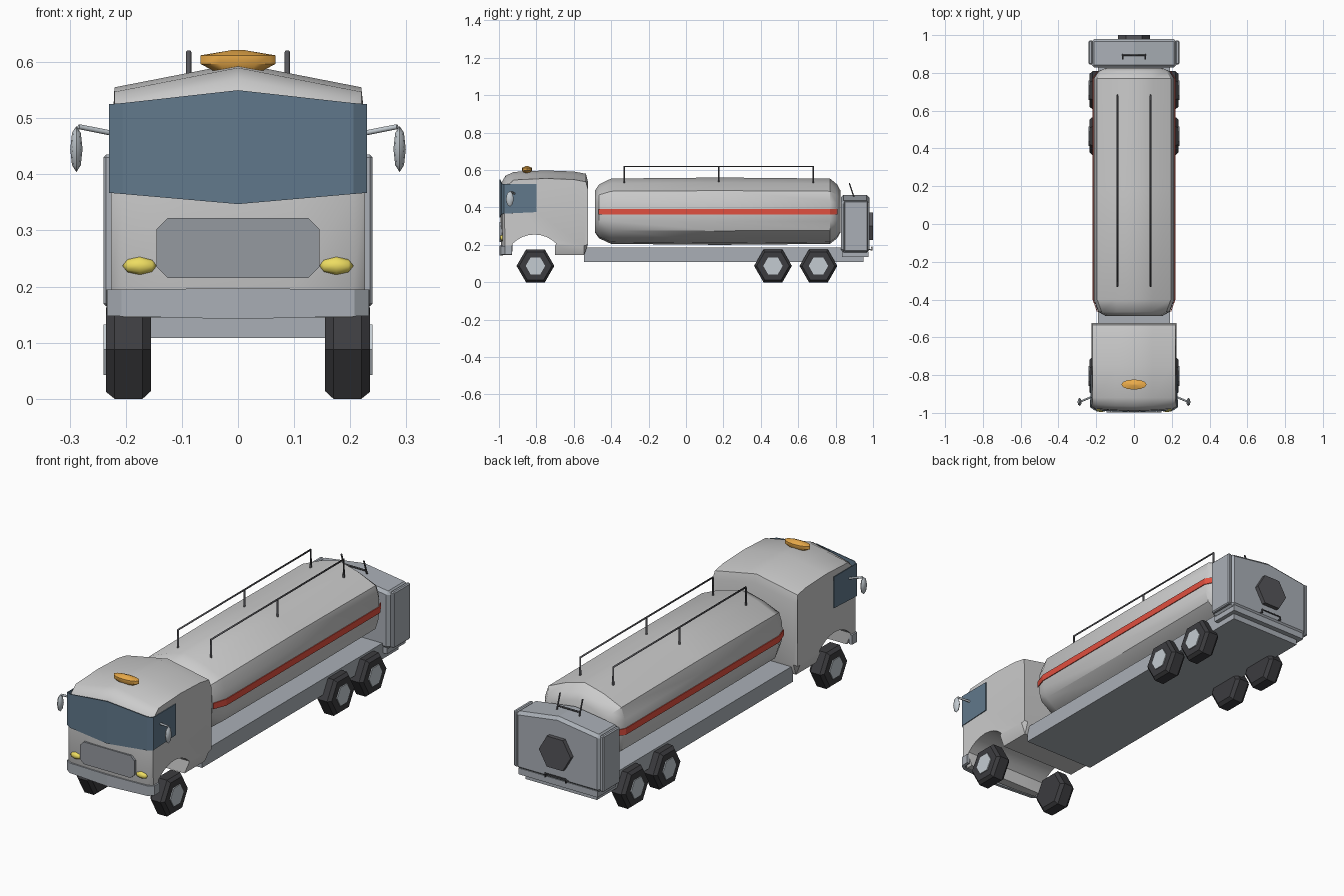
import bpy, bmesh, math
from mathutils import Matrix

if "Cube" in bpy.data.objects:
    bpy.data.objects.remove(bpy.data.objects["Cube"])


def mat(name, r, g, b):
    m = bpy.data.materials.new(name)
    m.diffuse_color = (r, g, b, 1)
    m.use_nodes = True
    m.node_tree.nodes["Principled BSDF"].inputs["Base Color"].default_value = m.diffuse_color
    return m


STEEL = mat("steel", .40, .43, .47)
DARK = mat("dark_metal", .09, .09, .10)
RUBBER = mat("rubber", .045, .045, .05)
HUB = mat("hub_metal", .55, .60, .64)
GLASS = mat("glass", .12, .19, .26)
RED = mat("red", .75, .08, .05)
YELLOW = mat("yellow", .85, .72, .12)
AMBER = mat("amber", .85, .42, .07)
PANEL = mat("panel", .30, .32, .35)


def finish(name, bm, m=None, smooth=None, bevel=0):
    bmesh.ops.recalc_face_normals(bm, faces=bm.faces)
    me = bpy.data.meshes.new(name)
    bm.to_mesh(me)
    bm.free()
    ob = bpy.data.objects.new(name, me)
    bpy.context.collection.objects.link(ob)
    if m:
        me.materials.append(m)
    if bevel:
        b = ob.modifiers.new("bevel", 'BEVEL')
        b.width, b.segments = bevel, 1
    if smooth:
        bpy.ops.object.select_all(action='DESELECT')
        ob.select_set(True)
        bpy.context.view_layer.objects.active = ob
        bpy.ops.object.shade_smooth_by_angle(angle=math.radians(smooth))
    return ob


def loft(name, rings, m=None, smooth=None, bevel=0):
    """Skin equal-length closed rings and cap both ends."""
    bm = bmesh.new()
    vs = [[bm.verts.new(p) for p in r] for r in rings]
    n = len(vs[0])
    for a, b in zip(vs, vs[1:]):
        for i in range(n):
            bm.faces.new((a[i], a[(i + 1) % n], b[(i + 1) % n], b[i]))
    bm.faces.new(vs[0])
    bm.faces.new(vs[-1])
    return finish(name, bm, m, smooth, bevel)


def box(name, x0, x1, y0, y1, z0, z1, m=None, bevel=0):
    rings = [[(x0, y0, z), (x1, y0, z), (x1, y1, z), (x0, y1, z)] for z in (z0, z1)]
    return loft(name, rings, m, None, bevel)


def strip(name, pts, m, thick):
    """Upright band through (x, y, z_low, z_high) points."""
    bm = bmesh.new()
    cols = [(bm.verts.new((x, y, a)), bm.verts.new((x, y, b))) for x, y, a, b in pts]
    for p, q in zip(cols, cols[1:]):
        bm.faces.new((p[0], q[0], q[1], p[1]))
    ob = finish(name, bm, m)
    s = ob.modifiers.new("thickness", 'SOLIDIFY')
    s.thickness, s.offset = thick, 0
    return ob


def rod(name, paths, r, m):
    cu = bpy.data.curves.new(name, 'CURVE')
    cu.dimensions = '3D'
    cu.bevel_depth, cu.bevel_resolution, cu.use_fill_caps = r, 1, True
    for pts in paths:
        sp = cu.splines.new('POLY')
        sp.points.add(len(pts) - 1)
        for q, p in zip(sp.points, pts):
            q.co = (*p, 1)
    cu.materials.append(m)
    ob = bpy.data.objects.new(name, cu)
    bpy.context.collection.objects.link(ob)


def blob(name, loc, size, m, tilt=0):
    bm = bmesh.new()
    bmesh.ops.create_uvsphere(bm, u_segments=8, v_segments=4, radius=1)
    mx = Matrix.Translation(loc) @ Matrix.Diagonal((*size, 1)) @ Matrix.Rotation(tilt, 4, 'Y')
    bmesh.ops.transform(bm, matrix=mx, verts=bm.verts)
    finish(name, bm, m, 45)


def polygon(n, r):
    return [(r * math.cos(2 * math.pi * i / n), r * math.sin(2 * math.pi * i / n)) for i in range(n)]


# Cab: side profile with wheel arch, sliced across x with a bowed front and ridged roof
profile = [(-.975, .145), (-.99, .195), (-.992, .37), (-.988, .53), (-.965, .57), (-.92, .59),
           (-.75, .598), (-.60, .592), (-.535, .58), (-.525, .54), (-.525, .20), (-.545, .145), (-.70, .145)]
for k in range(9):
    a = math.radians(45 + k * 11.25)
    profile.append((-.81 + .165 * math.cos(a), .09 + .165 * math.sin(a)))
profile.append((-.93, .145))


def cab_slice(x):
    w, outer, ring = abs(x), abs(x) > .21, []
    for y, z in profile:
        bow = (.022 if outer else .25 * w * w) if y < -.94 else 0
        z2 = z - .19 * w * min(1, max(0, (z - .4) / .15))
        z2 = max(z2, .195) if outer else z2
        ring.append((x * (.975 if z > .55 else 1), y + bow, z2))
    return ring


loft("cab", [cab_slice(x) for x in (-.226, -.205, -.1, 0, .1, .205, .226)], None, 35)

# Wraparound windscreen, bumper and front panel
strip("windscreen", [(s * x, y, a, b) for s, x, y, a, b in (
    (-1, .228, -.80, .375, .525), (-1, .228, -.972, .367, .525), (-1, .205, -.985, .365, .527),
    (1, 0, -.995, .347, .55), (1, .205, -.985, .365, .527), (1, .228, -.972, .367, .525),
    (1, .228, -.80, .375, .525))], GLASS, .004)
strip("bumper", [(-.226, -.93, .15, .195), (-.226, -.965, .148, .195), (-.205, -.98, .147, .195),
                 (0, -.99, .142, .197), (.205, -.98, .147, .195), (.226, -.965, .148, .195),
                 (.226, -.93, .15, .195)], STEEL, .016)
octagon = [(.145, .235), (.145, .302), (.125, .322), (-.125, .322),
           (-.145, .302), (-.145, .235), (-.125, .215), (.125, .215)]
loft("front_panel", [[(x, y, z) for x, z in octagon] for y in (-.97, -.997)], PANEL)

# Roof beacon
loft("beacon", [[(x, -.85 + y * .4, z) for x, y in polygon(12, r)]
                for z, r in ((.585, .045), (.597, .067), (.612, .067), (.622, .008))], AMBER, 40)

# Chassis
box("chassis", -.19, .19, -.545, .95, .108, .185, STEEL)

# Tank with tapered ends
half = [(0, .185), (.10, .158), (.195, .115), (.212, .06), (.215, 0), (.21, -.05), (.195, -.10), (.11, -.165)]
section = half + [(0, -.175)] + [(-x, z) for x, z in half[:0:-1]]
loft("tank", [[(x * sx, y, .375 + z * sz) for x, z in section] for y, sx, sz in (
    (-.487, .70, .62), (-.465, .88, .80), (-.40, 1, .97), (.18, 1, 1),
    (.77, 1, .97), (.808, .88, .80), (.826, .70, .62))], None, 35)

# Rear cabinet with base, round cover and handles
outline = [(-.225, .16), (.225, .16), (.225, .435), (0, .467), (-.225, .435)]
loft("rear_cabinet", [[(x, y, z) for x, z in outline] for y in (.828, .98)], STEEL, None, .014)
box("cabinet_base", -.21, .21, .835, .975, .135, .165, STEEL)
loft("rear_cover", [[(x, y, .30 + z) for x, z in polygon(6, .085)] for y in (.975, 1.0)], DARK)
rod("rear_handle", [[(-.055, .97, .178), (-.055, .994, .172), (-.055, .994, .188),
                     (.055, .994, .188), (.055, .994, .172), (.055, .97, .178)]], .004, DARK)
rod("top_handle", [[(s * .06, .90, .45), (s * .06, .873, .53)] for s in (-1, 1)]
    + [[(-.06, .893, .475), (.06, .893, .475)]], .004, DARK)

for s, side in ((-1, "left"), (1, "right")):
    # Side details
    strip("stripe_" + side, [(s * .194, -.466, .363, .391), (s * .217, -.40, .361, .392),
                             (s * .217, .77, .361, .392), (s * .194, .808, .363, .391)], RED, .004)
    box("cabinet_side_panel_" + side, *sorted((s * .22, s * .24)), .845, .972, .165, .435, STEEL, .005)
    blob("headlight_" + side, (s * .175, -.982, .237), (.031, .014, .016), YELLOW, math.pi / 2)
    blob("mirror_" + side, (s * .288, -.942, .445), (.011, .021, .041), HUB)
    rod("mirror_arm_" + side, [[(s * .223, -.915, .473), (s * .284, -.94, .485)]], .005, HUB)
    # Walkway rail on the tank
    rx = s * .088
    rod("rail_" + side, [[(rx, -.33, .53), (rx, -.33, .618), (rx, .68, .618), (rx, .68, .53)],
                         [(rx, .175, .53), (rx, .175, .618)]], .005, DARK)
    # Wheels
    for i, wy in enumerate((-.805, .465, .708)):
        def ring(x, r):
            return [(s * x, wy + a, .0875 + b) for a, b in polygon(6, r)]
        loft(f"tyre_{side}_{i}", [ring(.155, .085), ring(.17, .101), ring(.22, .101), ring(.235, .087)], RUBBER)
        loft(f"hub_{side}_{i}", [ring(.225, .052), ring(.240, .052)], HUB)
